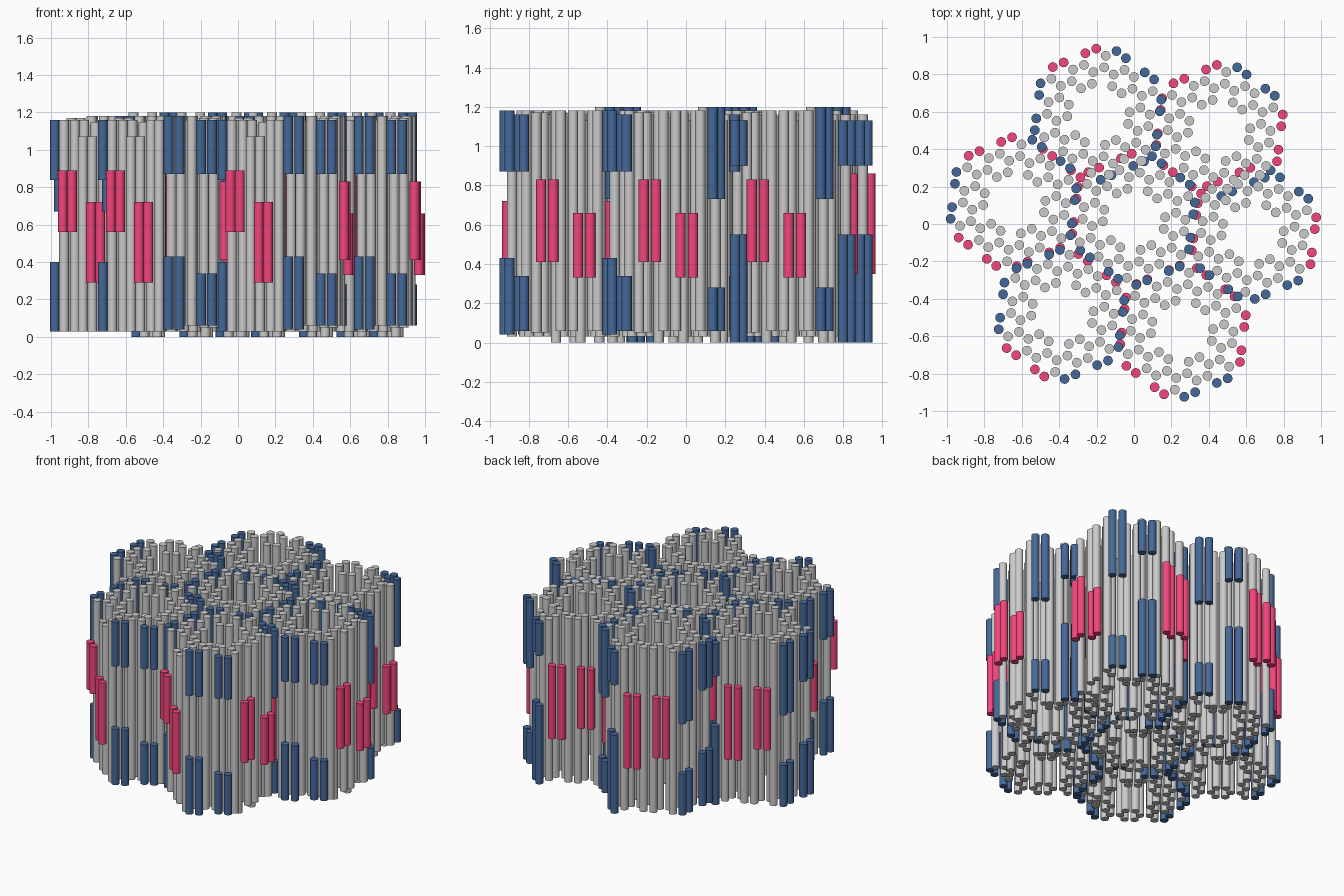
import bpy, bmesh
from math import cos, sin, radians, sqrt
from mathutils import Matrix

if "Cube" in bpy.data.objects:
    bpy.data.objects.remove(bpy.data.objects["Cube"])

B = 0.063              # spacing of neighbouring rods in the honeycomb
H = B * sqrt(3) / 2    # spacing of honeycomb rows
ROD = 0.026
TURN = -7.0

# positions of the seven barrels
CENTRES = {"centre": (0.0, 0.025), "right": (0.634, -0.05), "back_right": (0.455, 0.5),
           "back_left": (-0.19, 0.587), "left": (-0.64, 0.113),
           "front_left": (-0.383, -0.478), "front_right": (0.257, -0.573)}

# per side: colour, height spans of the clockwise pair and of the counterclockwise pair
SIDES = [
    ("plug", [(.41, .83)], [(.33, .66)]),
    ("socket", [(.06, .28), (.73, 1.20)], [(0, .55), (.90, 1.13)]),
    ("plug", [(.35, .86)], [(.44, .86)]),
    ("socket", [(.03, .32), (.67, 1.16)], [(.03, .40), (.84, 1.16)]),
    ("plug", [(.56, .89)], [(.29, .72)]),
    ("socket", [(.04, .43), (.87, 1.18)], [(.06, .34), (.87, 1.16)]),
]
# per side: height spans of the plain rods, rows 3, 4, 5 and the corner rods
CORES = [
    [(.03, 1.15), (0, 1.18), (.06, 1.18), (.06, 1.18)],
    [(.03, 1.16), (.03, 1.20), (0, 1.13), (.03, 1.16)],
    [(.03, 1.15), (.03, 1.18), (.03, 1.18), (.03, 1.17)],
    [(.03, 1.13), (.03, 1.16), (.03, 1.16), (.03, 1.16)],
    [(.03, 1.15), (.03, 1.16), (.03, 1.07), (.03, 1.16)],
    [(.03, 1.16), (.03, 1.18), (.06, 1.18), (.05, 1.17)],
]


def rod(bm, side, row, t, span):
    """Vertical rod at lattice row and tangential offset t (in units of B)."""
    a = radians(TURN + 60 * side)
    n, s = row * H, t * B
    x, y = n * cos(a) - s * sin(a), n * sin(a) + s * cos(a)
    z0, z1 = span
    bmesh.ops.create_cone(bm, cap_ends=True, segments=16, radius1=ROD, radius2=ROD,
                          depth=z1 - z0, matrix=Matrix.Translation((x, y, (z0 + z1) / 2)))


def finish(bm, name, colour=None):
    for f in bm.faces:
        f.smooth = len(f.verts) == 4
    for e in bm.edges:
        if len(e.link_faces) == 2 and e.calc_face_angle(0) > 0.7:
            e.smooth = False
    me = bpy.data.meshes.new(name)
    bm.to_mesh(me)
    bm.free()
    if colour:
        mat = bpy.data.materials.new(name)
        mat.diffuse_color = colour
        mat.use_nodes = True
        mat.node_tree.nodes["Principled BSDF"].inputs["Base Color"].default_value = mat.diffuse_color
        me.materials.append(mat)
    return me


parts = {k: bmesh.new() for k in ("core", "plug", "socket")}
for i in range(6):
    # plain rods of the barrel wall
    r3, r4, r5, corner = CORES[i]
    for s in (-1, 1):
        rod(parts["core"], i, 3, .5 * s, r3)
        rod(parts["core"], i, 4, 1.0 * s, r4)
        rod(parts["core"], i, 5, .5 * s, r5)
    rod(parts["core"], i, 4, 2.0, corner)
    rod(parts["core"], i, 5, 2.5, corner)
    # coloured pairs on the outside
    kind, low, high = SIDES[i]
    for s, spans in ((-1, low), (1, high)):
        for span in spans:
            for t in (1, 2):
                rod(parts[kind], i, 6, s * t, span)

colours = {"core": None, "plug": (0.9, 0.06, 0.2, 1), "socket": (0.06, 0.14, 0.32, 1)}
meshes = {k: finish(bm, k + "_rods", colours[k]) for k, bm in parts.items()}

# seven identical barrels share the same meshes
for place, (x, y) in CENTRES.items():
    for k, me in meshes.items():
        ob = bpy.data.objects.new(f"{place}_barrel_{k}_rods", me)
        ob.location = (x, y, 0)
        bpy.context.collection.objects.link(ob)
